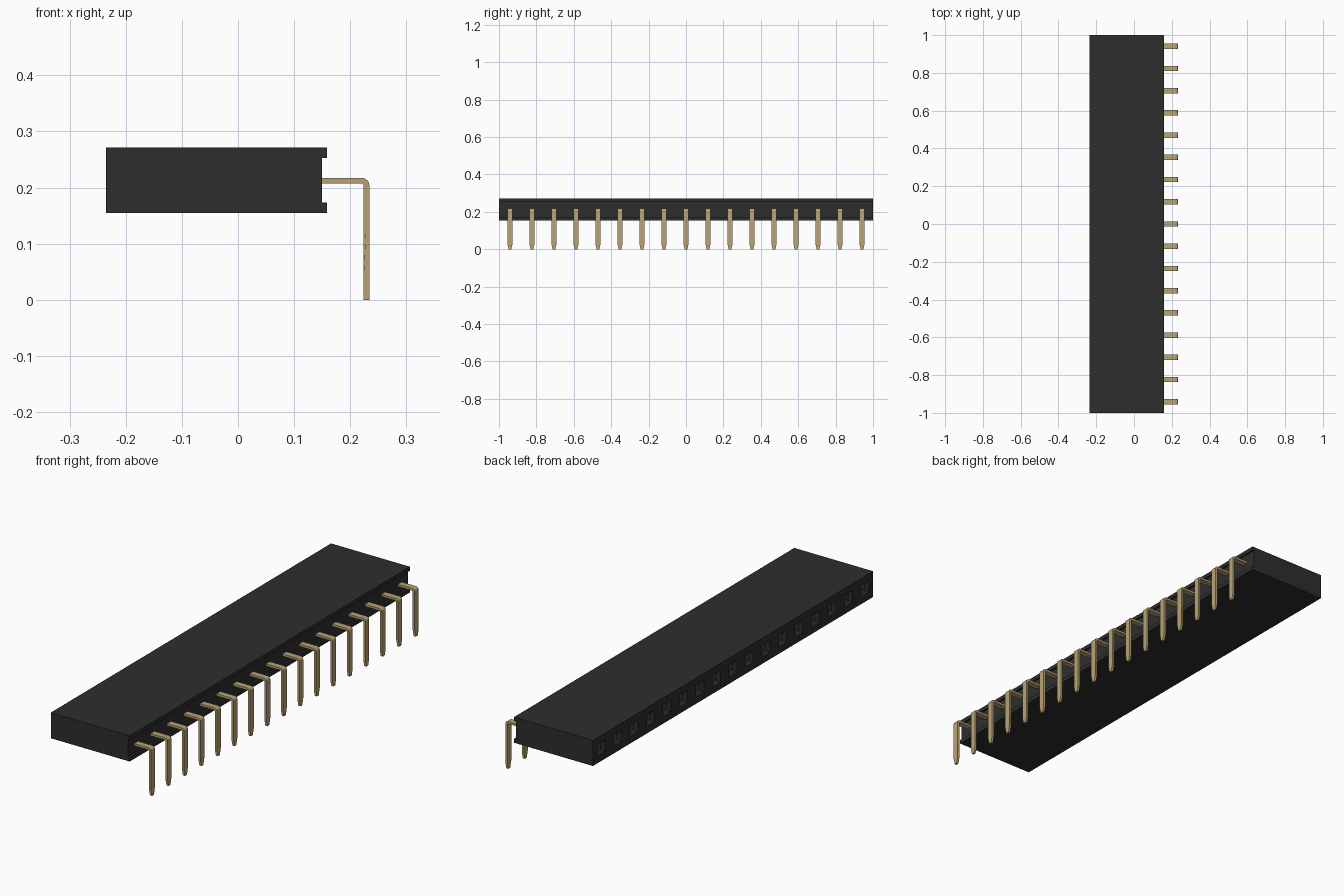
import bpy, bmesh, math

cube = bpy.data.objects.get("Cube")
if cube:
    bpy.data.objects.remove(cube, do_unlink=True)

PINS = 17
PITCH = 2.0 / PINS


def material(name, rgb, rough):
    m = bpy.data.materials.new(name)
    m.use_nodes = True
    m.diffuse_color = (*rgb, 1)
    bsdf = m.node_tree.nodes["Principled BSDF"]
    bsdf.inputs["Base Color"].default_value = (*rgb, 1)
    bsdf.inputs["Roughness"].default_value = rough
    return m


def prism(profile, half):
    """Extrude an x-z profile along y from -half to +half."""
    bm = bmesh.new()
    face = bm.faces.new([bm.verts.new((x, -half, z)) for x, z in profile])
    res = bmesh.ops.extrude_face_region(bm, geom=[face])
    verts = [v for v in res["geom"] if isinstance(v, bmesh.types.BMVert)]
    bmesh.ops.translate(bm, verts=verts, vec=(0, 2 * half, 0))
    bmesh.ops.recalc_face_normals(bm, faces=bm.faces[:])
    return bm


def to_mesh(bm, name, mat):
    me = bpy.data.meshes.new(name)
    bm.to_mesh(me)
    bm.free()
    me.materials.append(mat)
    return me


def add_object(name, me, y=0.0):
    ob = bpy.data.objects.new(name, me)
    ob.location.y = y
    bpy.context.collection.objects.link(ob)
    return ob


black = material("black plastic", (0.027, 0.027, 0.027), 0.6)
gold = material("gold metal", (0.49, 0.37, 0.18), 0.5)

# Housing: long block with a shallow channel on the pin side
X0, X1, XC, Z0, Z1 = -0.235, 0.159, 0.15, 0.155, 0.271
bm = prism([(X0, Z0), (X1, Z0), (X1, 0.173), (XC, 0.173),
            (XC, 0.253), (X1, 0.253), (X1, Z1), (X0, Z1)], 1.0)


def mating_faces():
    return [f for f in bm.faces if f.normal.x < -0.9
            and abs(f.calc_center_median().x - X0) < 1e-4]


# Divide the mating face into one cell per contact
for i in range(1, PINS):
    faces = mating_faces()
    edges = list({e for f in faces for e in f.edges})
    verts = list({v for f in faces for v in f.verts})
    bmesh.ops.bisect_plane(bm, geom=faces + edges + verts,
                           plane_co=(0, -1 + i * PITCH, 0), plane_no=(0, 1, 0))

# Sockets: square opening, tapered lead-in, deep inner hole
cells = mating_faces()
for thickness, depth in ((0.031, 0), (0.012, -0.014), (0.001, -0.15)):
    bmesh.ops.inset_individual(bm, faces=cells, thickness=thickness,
                               depth=depth, use_even_offset=True)
add_object("housing", to_mesh(bm, "housing", black))

# Right-angle pin: horizontal leg, rounded bend, vertical leg
XO, ZT, T, R = 0.234, 0.217, 0.010, 0.013
bend = [(XO - R + R * math.sin(a), ZT - R + R * math.cos(a))
        for a in (math.radians(15 * k) for k in range(7))]
inner = [(XO - T, ZT - R), (XO - T - 0.001, ZT - T - 0.001), (XO - R, ZT - T)]
bm = prism([(0.14, ZT)] + bend + [(XO, 0.03), (XO, 0), (XO - T, 0), (XO - T, 0.03)]
           + inner + [(0.14, ZT - T)], 0.014)
# Narrow the tip
for v in bm.verts:
    if v.co.z < 0.001:
        v.co.y *= 0.5
pin_mesh = to_mesh(bm, "pin", gold)
for i in range(PINS):
    add_object(f"pin_{i + 1:02d}", pin_mesh, -1 + (i + 0.5) * PITCH)
